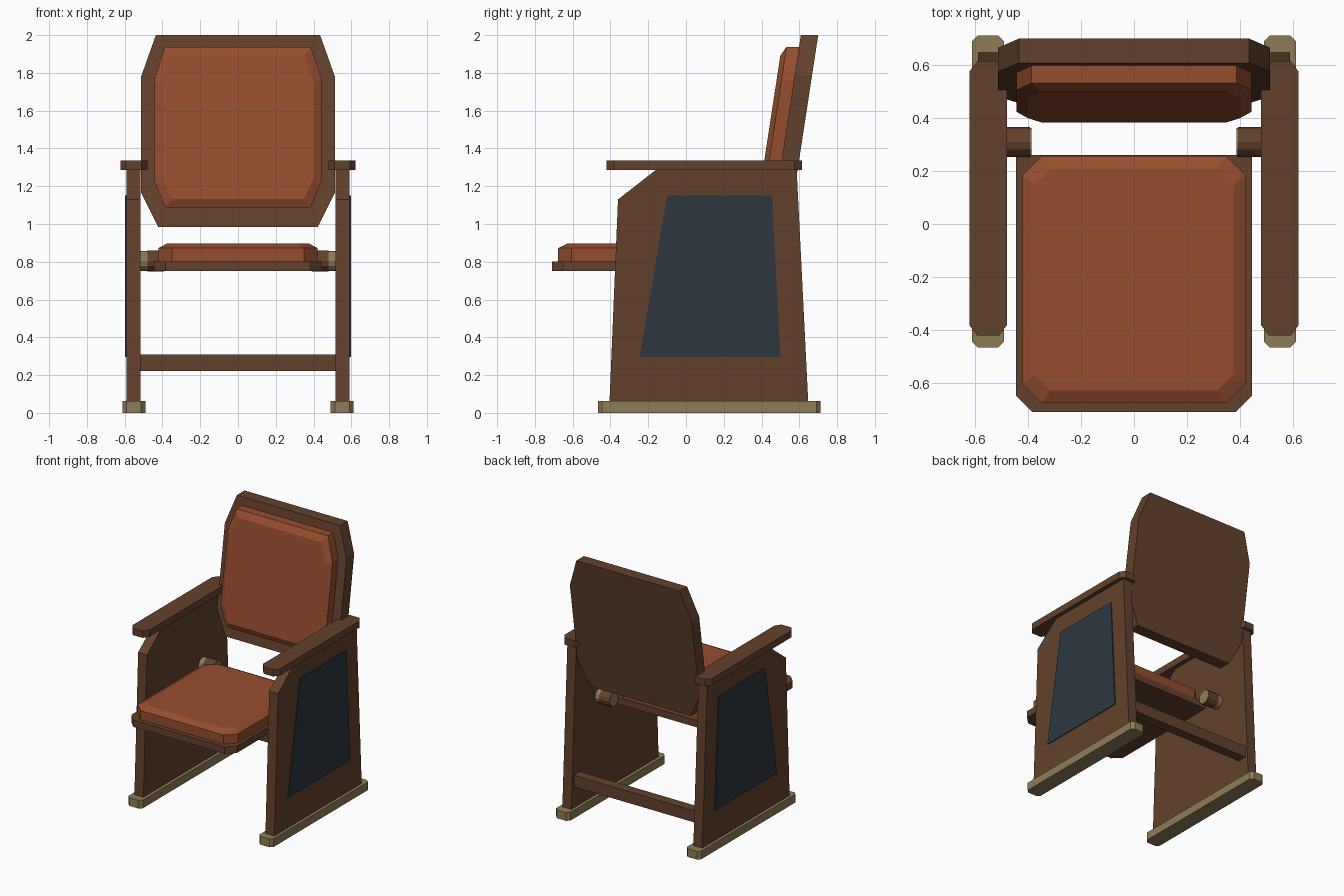
import bpy, bmesh, math

if "Cube" in bpy.data.objects:
    bpy.data.objects.remove(bpy.data.objects["Cube"])


def material(name, rgb):
    m = bpy.data.materials.new(name)
    m.diffuse_color = (*rgb, 1)
    m.use_nodes = True
    m.node_tree.nodes["Principled BSDF"].inputs["Base Color"].default_value = m.diffuse_color
    return m


WOOD = material("brown wood", (0.127, 0.053, 0.025))
LEATHER = material("russet leather", (0.30, 0.076, 0.027))
BRASS = material("dull brass", (0.275, 0.2, 0.092))
SLATE = material("slate blue", (0.026, 0.037, 0.051))


def loft(name, rings, mat):
    """Skin a closed solid through rings of equal point count."""
    bm = bmesh.new()
    vs = [[bm.verts.new(p) for p in ring] for ring in rings]
    n = len(vs[0])
    for a, b in zip(vs, vs[1:]):
        for i in range(n):
            j = (i + 1) % n
            bm.faces.new((a[i], a[j], b[j], b[i]))
    bm.faces.new(vs[0])
    bm.faces.new(vs[-1])
    bmesh.ops.recalc_face_normals(bm, faces=bm.faces)
    me = bpy.data.meshes.new(name)
    bm.to_mesh(me)
    bm.free()
    me.materials.append(mat)
    ob = bpy.data.objects.new(name, me)
    bpy.context.collection.objects.link(ob)
    return ob


def chamfered(x0, x1, y0, y1, cx, cy, back=True):
    """Rectangle with cut corners; optionally only the front ones."""
    pts = [(x0, y0 + cy), (x0 + cx, y0), (x1 - cx, y0), (x1, y0 + cy)]
    if back:
        return pts + [(x1, y1 - cy), (x1 - cx, y1), (x0 + cx, y1), (x0, y1 - cy)]
    return pts + [(x1, y1), (x0, y1)]


def slab(name, pts, z0, z1, mat):
    return loft(name, [[(x, y, z) for x, y in pts] for z in (z0, z1)], mat)


def side_plate(name, pts, x0, x1, mat):
    return loft(name, [[(x, y, z) for y, z in pts] for x in (x0, x1)], mat)


def rod(name, x0, x1, r, mat):
    ring = [(0.31 + r * math.cos(math.tau * i / 12), 0.805 + r * math.sin(math.tau * i / 12))
            for i in range(12)]
    return side_plate(name, ring, x0, x1, mat)


# Side assemblies: foot, panel, inlay, armrest and seat hinge
PANEL = [(-0.405, 0.06), (0.647, 0.06), (0.586, 1.286), (-0.16, 1.286), (-0.36, 1.13)]
INLAY = [(-0.245, 0.295), (0.5, 0.295), (0.455, 1.15), (-0.1, 1.15)]
for side, s in (("left", -1), ("right", 1)):
    def span(a, b):
        return sorted((s * a, s * b))
    slab(side + "_foot", chamfered(*span(0.491, 0.612), -0.466, 0.712, 0.022, 0.022), 0, 0.062, BRASS)
    side_plate(side + "_panel", PANEL, s * 0.515, s * 0.59, WOOD)
    side_plate(side + "_inlay", INLAY, s * 0.589, s * 0.597, SLATE)
    slab(side + "_armrest", chamfered(*span(0.48, 0.622), -0.422, 0.615, 0.03, 0.04), 1.285, 1.337, WOOD)
    rod(side + "_hinge_pin", s * 0.388, s * 0.516, 0.053, BRASS)
    rod(side + "_hinge_sleeve", s * 0.392, s * 0.48, 0.056, WOOD)

# Rear stretcher between the panels
slab("stretcher", [(-0.517, 0.54), (0.517, 0.54), (0.517, 0.615), (-0.517, 0.615)], 0.222, 0.31, WOOD)

# Seat board and cushion with a bevelled top
slab("seat_board", chamfered(-0.445, 0.445, -0.71, 0.26, 0.06, 0.06, back=False), 0.75, 0.802, WOOD)
outer = chamfered(-0.422, 0.422, -0.677, 0.256, 0.072, 0.072)
inner = chamfered(-0.375, 0.375, -0.628, 0.207, 0.06, 0.06)
loft("seat_cushion", [[(x, y, 0.80) for x, y in outer],
                      [(x, y, 0.872) for x, y in outer],
                      [(x, y, 0.897) for x, y in inner]], LEATHER)


# Reclined backrest and its cushion, leaning back with height
def lean(pts, off):
    return [(x, 0.608 + off - 0.153 * (2 - z), z) for x, z in pts]


def mirrored(half):
    return half + [(-x, z) for x, z in reversed(half)]


BACK = mirrored([(0.435, 2.0), (0.513, 1.78), (0.513, 1.165), (0.422, 0.985)])
CUSHION = mirrored([(0.387, 1.938), (0.443, 1.765), (0.443, 1.225), (0.384, 1.087)])
FACE = mirrored([(0.352, 1.892), (0.402, 1.745), (0.402, 1.245), (0.348, 1.132)])
loft("backrest", [lean(BACK, 0), lean(BACK, 0.092)], WOOD)
loft("back_cushion", [lean(CUSHION, 0.003), lean(CUSHION, -0.066), lean(FACE, -0.092)], LEATHER)
